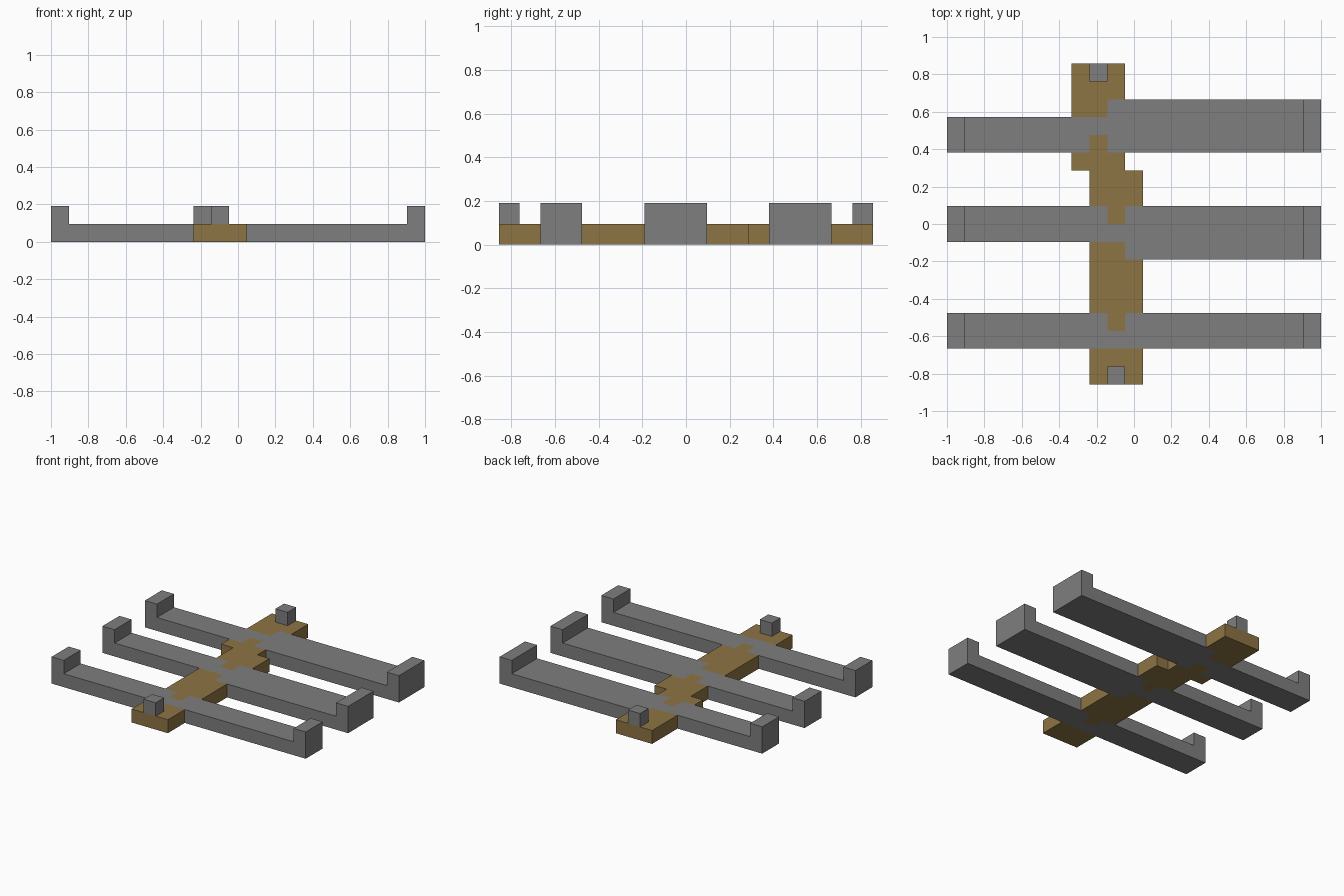
import bpy
import bmesh
from mathutils import Vector

cube = bpy.data.objects.get("Cube")
if cube:
    bpy.data.objects.remove(cube, do_unlink=True)

COLS, ROWS = 21, 18
U = 2 / COLS  # size of one block


def material(name, rgb):
    m = bpy.data.materials.new(name)
    m.use_nodes = True
    color = (*rgb, 1)
    m.diffuse_color = color
    bsdf = next(n for n in m.node_tree.nodes if n.type == 'BSDF_PRINCIPLED')
    bsdf.inputs["Base Color"].default_value = color
    bsdf.inputs["Roughness"].default_value = 0.9
    return m


GREY = material("stone grey", (0.21, 0.21, 0.21))
BROWN = material("wood brown", (0.27, 0.177, 0.057))


def cells(x0, x1, y0, y1):
    """All block positions in a rectangle of the floor grid."""
    return {(x, y) for x in range(x0, x1) for y in range(y0, y1)}


def raise_faces(bm, faces):
    """Extrude faces up one block and return the new top faces."""
    out = bmesh.ops.extrude_face_region(bm, geom=faces)["geom"]
    verts = [g for g in out if isinstance(g, bmesh.types.BMVert)]
    bmesh.ops.translate(bm, verts=verts, vec=Vector((0, 0, U)))
    return [g for g in out if isinstance(g, bmesh.types.BMFace)]


def block_part(name, footprint, mat, base=0, raised=lambda x: False):
    """Slab one block high over a footprint, with raised columns."""
    bm = bmesh.new()
    for x, y in sorted(footprint):
        corners = ((x, y), (x + 1, y), (x + 1, y + 1), (x, y + 1))
        bm.faces.new([bm.verts.new(((i - COLS / 2) * U, (j - ROWS / 2) * U, base * U))
                      for i, j in corners])
    bmesh.ops.remove_doubles(bm, verts=bm.verts[:], dist=U / 100)
    floor = bm.faces[:]
    # keep the floor closed beneath the extruded slab
    bottom = bmesh.ops.duplicate(bm, geom=floor)["geom"]
    top = raise_faces(bm, floor)
    bmesh.ops.delete(bm, geom=[f for f in floor if f.is_valid and f not in top],
                     context='FACES_ONLY')
    lips = [f for f in top if raised(int(f.calc_center_median().x / U + COLS / 2))]
    if lips:
        raise_faces(bm, lips)
        bmesh.ops.delete(bm, geom=[f for f in lips if f.is_valid], context='FACES_ONLY')
    bmesh.ops.remove_doubles(bm, verts=bm.verts[:], dist=U / 100)
    bmesh.ops.recalc_face_normals(bm, faces=bm.faces[:])
    bmesh.ops.dissolve_limit(bm, angle_limit=0.02, verts=bm.verts[:], edges=bm.edges[:])
    mesh = bpy.data.meshes.new(name)
    bm.to_mesh(mesh)
    bm.free()
    mesh.materials.append(mat)
    obj = bpy.data.objects.new(name, mesh)
    bpy.context.collection.objects.link(obj)


# Crossbars, each with one block of the spine showing through
bars = {
    "front_crossbar": cells(0, COLS, 2, 4) - {(9, 3)},
    "middle_crossbar": (cells(0, 10, 8, 10) | cells(10, COLS, 7, 10)) - {(9, 9)},
    "rear_crossbar": (cells(0, 9, 13, 15) | cells(9, COLS, 13, 16)) - {(8, 13)},
}
for bar_name, footprint in bars.items():
    block_part(bar_name, footprint, GREY, raised=lambda x: x in (0, COLS - 1))

# Stepped spine filling the gaps between the crossbars
spine = cells(8, 11, 0, 12) | cells(7, 10, 12, ROWS)
block_part("spine", spine - set().union(*bars.values()), BROWN)

# Pegs on the spine ends
block_part("front_peg", {(9, 0)}, GREY, base=1)
block_part("rear_peg", {(8, ROWS - 1)}, GREY, base=1)
